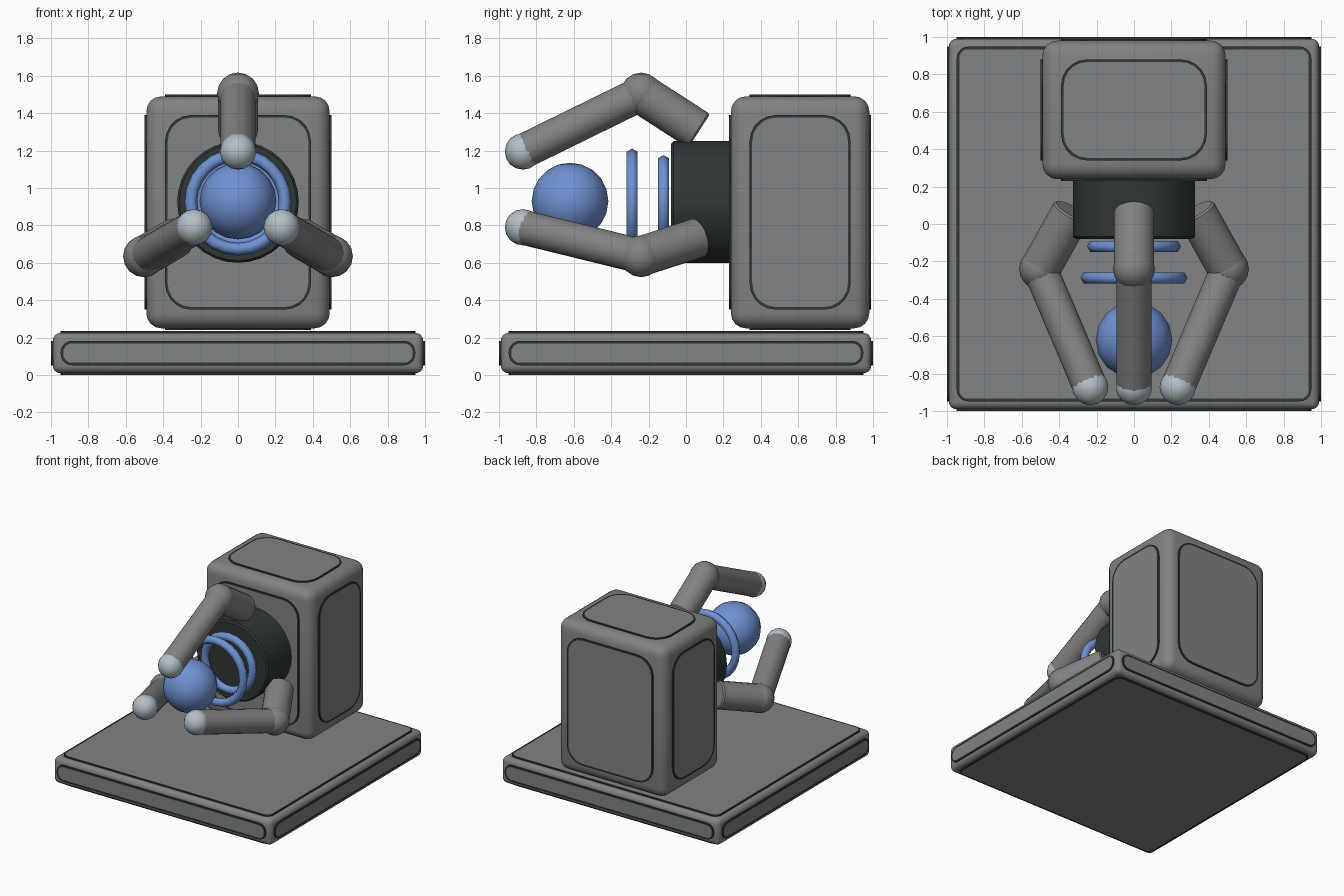
import bpy, bmesh, math
from mathutils import Vector, Matrix

if "Cube" in bpy.data.objects:
    bpy.data.objects.remove(bpy.data.objects["Cube"])


def material(name, rgb):
    m = bpy.data.materials.new(name)
    m.diffuse_color = (*rgb, 1)
    m.use_nodes = True
    m.node_tree.nodes["Principled BSDF"].inputs["Base Color"].default_value = m.diffuse_color
    return m


GRAY = material("mid gray", (0.22, 0.223, 0.227))
DARK = material("dark green gray", (0.028, 0.038, 0.036))
BLUE = material("blue", (0.16, 0.285, 0.65))
LIGHT = material("pale gray", (0.45, 0.52, 0.56))


def finish(name, bm, mats, angle=40):
    bmesh.ops.recalc_face_normals(bm, faces=bm.faces)
    me = bpy.data.meshes.new(name)
    bm.to_mesh(me)
    bm.free()
    for m in mats:
        me.materials.append(m)
    me.shade_smooth()
    me.set_sharp_from_angle(angle=math.radians(angle))
    ob = bpy.data.objects.new(name, me)
    bpy.context.collection.objects.link(ob)
    return ob


def sphere(name, c, r, mat, seg=16, rings=10, axis=(0, 0, 1)):
    bm = bmesh.new()
    rot = Vector(axis).to_track_quat('Z', 'Y').to_matrix().to_4x4()
    bmesh.ops.create_uvsphere(bm, u_segments=seg, v_segments=rings, radius=r,
                              matrix=Matrix.Translation(c) @ rot)
    return finish(name, bm, [mat])


def rod(name, a, b, r, mat, seg=16, bevel=0.0):
    a, b = Vector(a), Vector(b)
    rot = (b - a).to_track_quat('Z', 'Y').to_matrix().to_4x4()
    bm = bmesh.new()
    bmesh.ops.create_cone(bm, cap_ends=True, segments=seg, radius1=r, radius2=r,
                          depth=(b - a).length,
                          matrix=Matrix.Translation((a + b) / 2) @ rot)
    if bevel:
        rim = [e for e in bm.edges if any(len(f.verts) > 4 for f in e.link_faces)]
        bmesh.ops.bevel(bm, geom=rim, offset=bevel, segments=1, affect='EDGES')
    return finish(name, bm, [mat], 35)


def ring(name, c, R, r, mat, n=24, k=6):
    # torus around the y axis
    bm = bmesh.new()
    loops = []
    for i in range(n):
        t = 2 * math.pi * i / n
        row = []
        for j in range(k):
            p = 2 * math.pi * j / k
            d = R + r * math.cos(p)
            row.append(bm.verts.new((c[0] + d * math.cos(t), c[1] + r * math.sin(p),
                                     c[2] + d * math.sin(t))))
        loops.append(row)
    for i in range(n):
        for j in range(k):
            a, b = loops[i], loops[(i + 1) % n]
            bm.faces.new((a[j], b[j], b[(j + 1) % k], a[(j + 1) % k]))
    return finish(name, bm, [mat], 65)


def panel(name, c, axis, sign, hu, hv, radius):
    # rounded plate: dark rim and sides, gray inner face
    u, v = (axis + 1) % 3, (axis + 2) % 3
    bm = bmesh.new()
    verts = []
    for q, (su, sv) in enumerate([(1, 1), (-1, 1), (-1, -1), (1, -1)]):
        for i in range(6):
            a = math.pi / 2 * (q + i / 5)
            p = Vector(c)
            p[axis] -= sign * 0.03
            p[u] += su * (hu - radius) + radius * math.cos(a)
            p[v] += sv * (hv - radius) + radius * math.sin(a)
            verts.append(bm.verts.new(p))
    base = bm.faces.new(verts)
    res = bmesh.ops.extrude_face_region(bm, geom=[base])
    up = Vector((0, 0, 0))
    up[axis] = sign * 0.03
    bmesh.ops.translate(bm, vec=up, verts=[g for g in res["geom"]
                                           if isinstance(g, bmesh.types.BMVert)])
    cap = next(g for g in res["geom"] if isinstance(g, bmesh.types.BMFace))
    bmesh.ops.recalc_face_normals(bm, faces=bm.faces)
    for f in bm.faces:
        f.material_index = 1
    bmesh.ops.inset_individual(bm, faces=[cap], thickness=0.014)
    cap.material_index = 0
    return finish(name, bm, [GRAY, DARK])


def panelled_box(name, lo, hi, bevel, margin, radius):
    lo, hi = Vector(lo), Vector(hi)
    c, h = (lo + hi) / 2, (hi - lo) / 2
    bm = bmesh.new()
    bmesh.ops.create_cube(bm, size=2, matrix=Matrix.Translation(c) @ Matrix.Diagonal((*h, 1)))
    bmesh.ops.bevel(bm, geom=bm.edges[:], offset=bevel, segments=4, profile=0.5, affect='EDGES')
    finish(name, bm, [GRAY])
    for axis in range(3):
        for sign in (-1, 1):
            p = c.copy()
            p[axis] += sign * (h[axis] + 0.01)
            panel(f"{name}_panel", p, axis, sign, h[(axis + 1) % 3] - margin,
                  h[(axis + 2) % 3] - margin, radius)


# base slab and upright housing
panelled_box("base", (-0.99, -0.99, 0.01), (0.99, 0.99, 0.225), 0.04, 0.042, 0.06)
panelled_box("housing", (-0.49, 0.24, 0.25), (0.49, 0.98, 1.49), 0.08, 0.10, 0.14)

# dark barrel, blue rings and ball
CZ = 0.925
rod("barrel", (0, 0.27, CZ), (0, -0.08, CZ), 0.325, DARK, 32, 0.012)
ring("large_ring", (0, -0.288, CZ), 0.252, 0.034, BLUE)
ring("small_ring", (0, -0.12, CZ), 0.217, 0.034, BLUE)
sphere("ball", (0, -0.62, 0.93), 0.205, BLUE)


# three claw fingers spaced around the barrel axis
def polar(rad, y, ang):
    return Vector((rad * math.cos(ang), y, CZ + rad * math.sin(ang)))


for i in range(3):
    a = math.radians(90 + 120 * i)
    root, knuckle, tip = polar(0.38, 0.07, a), polar(0.58, -0.24, a), polar(0.27, -0.872, a)
    rod("finger_root", root, knuckle, 0.108, GRAY, 16, 0.01)
    sphere("finger_knuckle", knuckle, 0.112, GRAY, 16, 8)
    rod("finger_rod", knuckle, tip, 0.093, GRAY)
    sphere("finger_tip", tip, 0.097, LIGHT, 16, 8)
